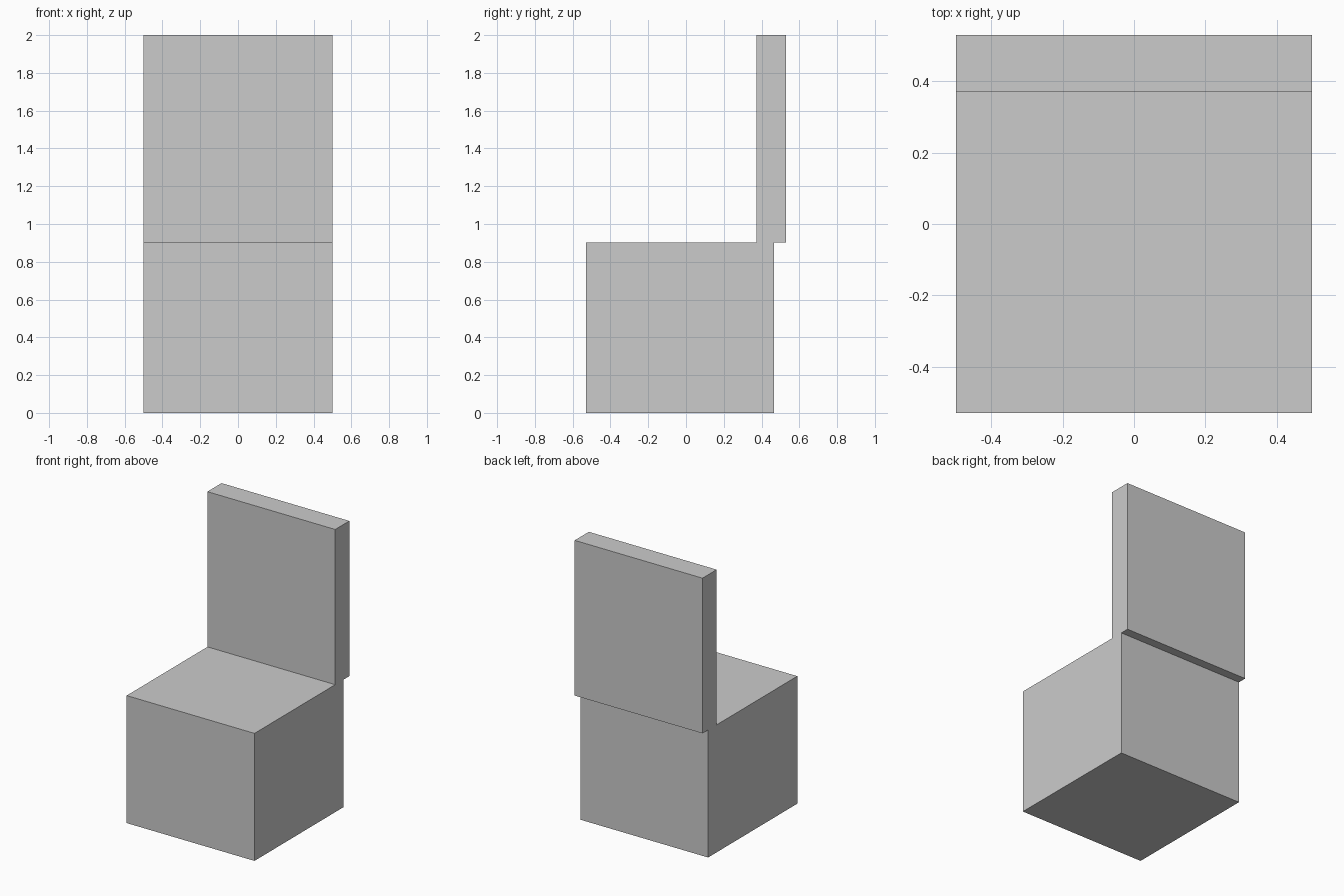
import bpy

if "Cube" in bpy.data.objects:
    bpy.data.objects.remove(bpy.data.objects["Cube"])

# Single plain grey for the whole chair
grey = bpy.data.materials.new("plain_grey")
grey.diffuse_color = (0.6, 0.6, 0.6, 1)
grey.use_nodes = True
grey.node_tree.nodes["Principled BSDF"].inputs["Base Color"].default_value = grey.diffuse_color


def box(name, low, high):
    """Flat-faced box between two corners."""
    center = [(a + b) / 2 for a, b in zip(low, high)]
    bpy.ops.mesh.primitive_cube_add(size=1, location=center)
    obj = bpy.context.object
    obj.name = name
    obj.scale = [b - a for a, b in zip(low, high)]
    bpy.ops.object.transform_apply(location=False, rotation=False, scale=True)
    obj.data.materials.append(grey)
    return obj


# Solid block seat
box("seat", (-0.5, -0.53, 0), (0.5, 0.467, 0.902))
# Upright back panel, overhanging the rear of the seat
box("backrest", (-0.5, 0.372, 0.902), (0.5, 0.53, 2))
